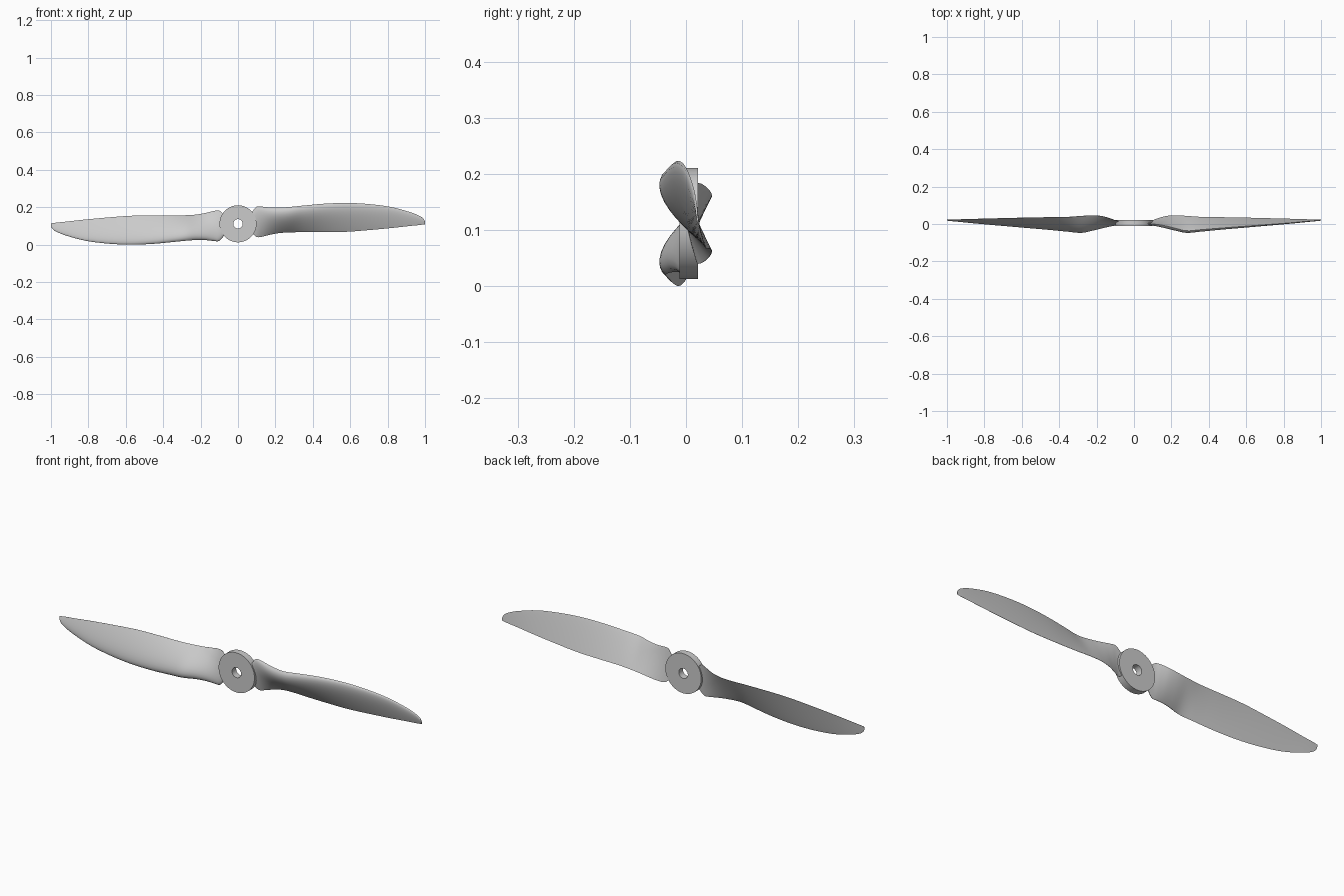
import bpy, bmesh, math
from mathutils import Vector

if "Cube" in bpy.data.objects:
    bpy.data.objects.remove(bpy.data.objects["Cube"])

CZ = 0.1115          # height of the shaft axis

# Blade stations: x, trailing y, trailing z, leading y, leading z, thickness
STATIONS = [
    (0.075, 0.014, 0.062, 0.004, 0.176, 0.010),
    (0.10, 0.020, 0.041, 0.000, 0.203, 0.014),
    (0.13, 0.031, 0.043, -0.003, 0.203, 0.020),
    (0.17, 0.042, 0.053, -0.010, 0.199, 0.027),
    (0.22, 0.046, 0.062, -0.022, 0.198, 0.031),
    (0.28, 0.043, 0.066, -0.036, 0.202, 0.031),
    (0.35, 0.038, 0.067, -0.031, 0.209, 0.027),
    (0.46, 0.036, 0.067, -0.022, 0.219, 0.022),
    (0.58, 0.034, 0.069, -0.013, 0.223, 0.018),
    (0.70, 0.031, 0.078, -0.004, 0.217, 0.014),
    (0.82, 0.028, 0.089, 0.005, 0.201, 0.010),
    (0.92, 0.025, 0.100, 0.014, 0.174, 0.007),
    (0.97, 0.024, 0.105, 0.018, 0.154, 0.005),
    (0.992, 0.023, 0.108, 0.020, 0.139, 0.004),
    (1.00, 0.023, 0.109, 0.021, 0.124, 0.003),
]
N = 14               # points along each face of the airfoil


def refine(rows, steps):
    """Smooth Hermite interpolation between stations."""
    rows = [Vector(r) for r in rows]
    slopes = []
    for i in range(len(rows)):
        a, b = rows[max(i - 1, 0)], rows[min(i + 1, len(rows) - 1)]
        slopes.append((b - a) / (b[0] - a[0]))
    out = []
    for i in range(len(rows) - 1):
        a, b = rows[i], rows[i + 1]
        h = b[0] - a[0]
        for k in range(steps):
            t = k / steps
            out.append(a * (2*t**3 - 3*t**2 + 1) + slopes[i] * h * (t**3 - 2*t**2 + t)
                       + b * (3*t**2 - 2*t**3) + slopes[i + 1] * h * (t**3 - t**2))
    return out + [rows[-1]]


def section(row):
    """Airfoil loop: domed front face, almost flat back face."""
    x, ty, tz, ly, lz, th = row
    lead, trail = Vector((x, ly, lz)), Vector((x, ty, tz))
    chord = trail - lead
    d = chord.normalized()
    front = Vector((0, d.z, -d.y))

    def dome(u):
        return 5 * (0.2969*math.sqrt(u) - 0.126*u - 0.3516*u*u + 0.2843*u**3 - 0.1015*u**4)

    us = [(1 - math.cos(math.pi * i / N)) / 2 for i in range(N + 1)]
    pts = [lead + chord * u + front * th * 1.95 * dome(u) * 0.95 for u in us]
    pts += [lead + chord * u - front * th * 0.1 * dome(u) - front * 0.0005 * u
            for u in reversed(us[1:])]
    return pts


def finish(name, bm):
    bmesh.ops.recalc_face_normals(bm, faces=bm.faces)
    me = bpy.data.meshes.new(name)
    bm.to_mesh(me)
    bm.free()
    ob = bpy.data.objects.new(name, me)
    bpy.context.collection.objects.link(ob)
    bpy.ops.object.select_all(action='DESELECT')
    ob.select_set(True)
    bpy.context.view_layer.objects.active = ob
    bpy.ops.object.shade_smooth_by_angle(angle=math.radians(35))
    return ob


def make_blade(name, side):
    bm = bmesh.new()
    loops = []
    for row in refine(STATIONS, 4):
        pts = section(row)
        # the second blade is turned half a revolution about the shaft
        if side < 0:
            pts = [Vector((-p.x, p.y, 2 * CZ - p.z)) for p in pts]
        loops.append([bm.verts.new(p) for p in pts])
    for a, b in zip(loops, loops[1:]):
        n = len(a)
        for i in range(n):
            j = (i + 1) % n
            bm.faces.new((a[i], a[j], b[j], b[i]))
    bm.faces.new(loops[0])
    bm.faces.new(loops[-1])
    return finish(name, bm)


def make_hub(name, r_out, r_in, y0, y1, seg=64):
    bm = bmesh.new()
    prof = [(r_in, y0), (r_out, y0), (r_out, y1), (r_in, y1)]
    rings = []
    for s in range(seg):
        a = 2 * math.pi * s / seg
        rings.append([bm.verts.new((r * math.cos(a), y, CZ + r * math.sin(a)))
                      for r, y in prof])
    for s in range(seg):
        a, b = rings[s], rings[(s + 1) % seg]
        for i in range(4):
            j = (i + 1) % 4
            bm.faces.new((a[i], a[j], b[j], b[i]))
    return finish(name, bm)


# Hub with shaft bore
make_hub("hub", 0.099, 0.025, -0.0115, 0.0215)
# Two twisted blades
make_blade("right_blade", 1)
make_blade("left_blade", -1)
